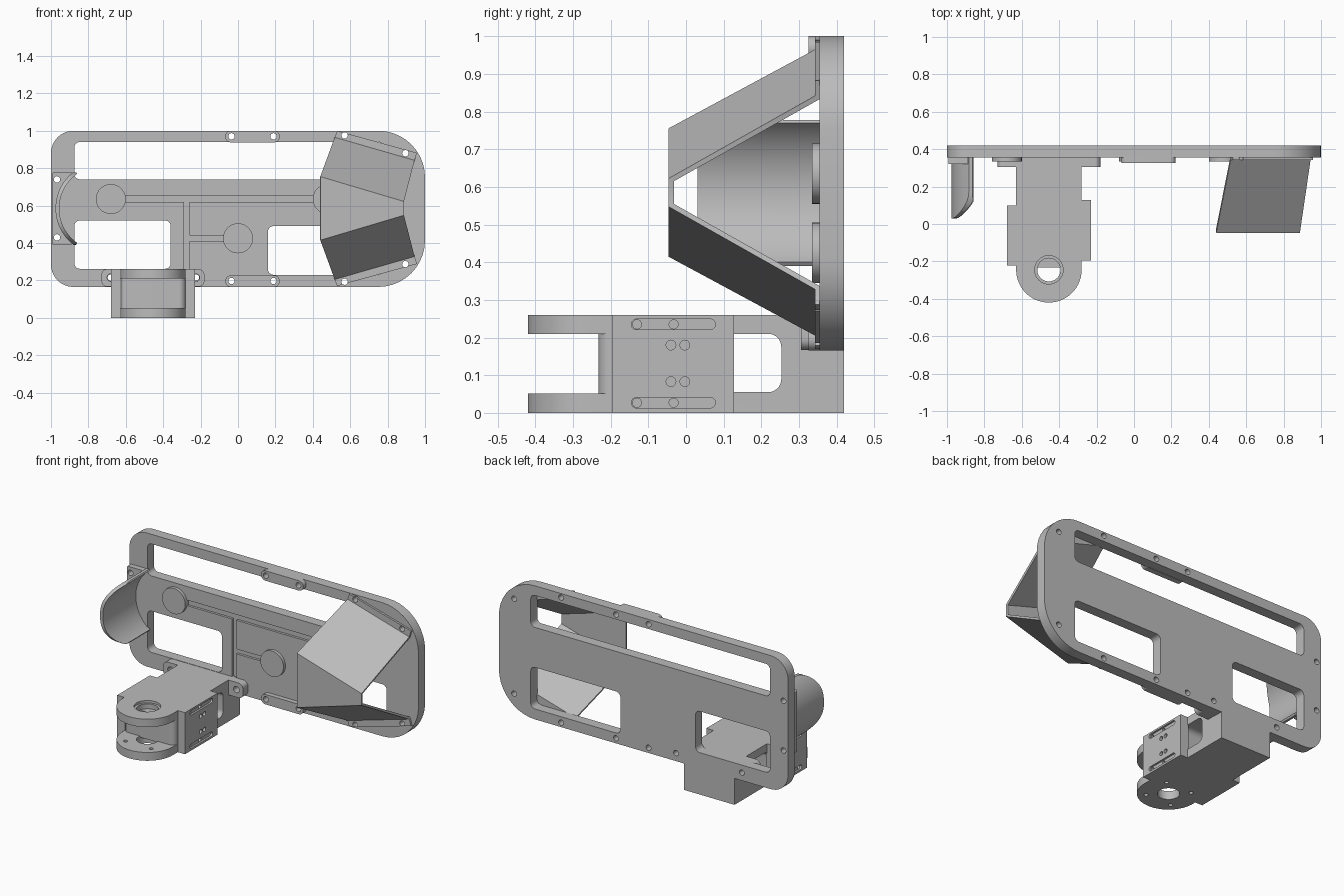
import bpy
import bmesh
from math import cos, sin, pi, radians

if "Cube" in bpy.data.objects:
    bpy.data.objects.remove(bpy.data.objects["Cube"], do_unlink=True)

grey = bpy.data.materials.new("plain_grey")
grey.use_nodes = True
grey.diffuse_color = (0.5, 0.5, 0.5, 1)
grey.node_tree.nodes["Principled BSDF"].inputs["Base Color"].default_value = (0.5, 0.5, 0.5, 1)

PLACE = {"x": lambda u, v, t: (t, u, v),
         "y": lambda u, v, t: (u, t, v),
         "z": lambda u, v, t: (u, v, t)}


def arc(cu, cv, r, a0, a1, n=12):
    return [(cu + r * cos(radians(a0 + (a1 - a0) * i / n)),
             cv + r * sin(radians(a0 + (a1 - a0) * i / n))) for i in range(n + 1)]


def circle(cu, cv, r, n=32):
    return arc(cu, cv, r, 0, 360, n)[:-1]


def rrect(u0, v0, u1, v1, radii):
    """Rounded rectangle; radii run bottom-left, bottom-right, top-right, top-left."""
    if not isinstance(radii, tuple):
        radii = (radii,) * 4
    pts = []
    for i, r in enumerate(radii):
        u = u0 + r if i in (0, 3) else u1 - r
        v = v0 + r if i < 2 else v1 - r
        pts += arc(u, v, r, 180 + 90 * i, 270 + 90 * i, 10) if r else [(u, v)]
    return pts


def finish(name, bm):
    bmesh.ops.recalc_face_normals(bm, faces=bm.faces)
    mesh = bpy.data.meshes.new(name)
    bm.to_mesh(mesh)
    bm.free()
    mesh.materials.append(grey)
    ob = bpy.data.objects.new(name, mesh)
    bpy.context.collection.objects.link(ob)
    return ob


def prisms(name, axis, items):
    """Extrude each (outline, start, end) along the axis into one object."""
    bm = bmesh.new()
    for pts, a, b in items:
        low = [bm.verts.new(PLACE[axis](u, v, a)) for u, v in pts]
        top = [bm.verts.new(PLACE[axis](u, v, b)) for u, v in pts]
        bm.faces.new(low)
        bm.faces.new(top[::-1])
        for i in range(len(pts)):
            j = (i + 1) % len(pts)
            bm.faces.new((low[i], top[i], top[j], low[j]))
    return finish(name, bm)


def bake(ob):
    deps = bpy.context.evaluated_depsgraph_get()
    mesh = bpy.data.meshes.new_from_object(ob.evaluated_get(deps))
    ob.modifiers.clear()
    ob.data = mesh


def cut(ob, axis, items, operation="DIFFERENCE"):
    cutter = prisms("cutter", axis, items)
    cutter.hide_render = True
    mod = ob.modifiers.new("cut", "BOOLEAN")
    mod.operation, mod.solver, mod.object = operation, "EXACT", cutter
    mod.use_self = True
    bake(ob)
    bpy.data.objects.remove(cutter, do_unlink=True)


def screw_holes(spots, r=0.017):
    return [(circle(x, z, r, 20), 0.2, 0.5) for x, z in spots]


# Screw positions shared by the plate and the parts fixed to it
MID = 0.585
hood_screws = [(0.57, 0.975), (0.895, 0.88), (0.895, 0.287), (0.57, 0.193)]
pad_screws = [(x, z) for x in (-0.035, 0.19) for z in (0.97, 0.197)]
shield_screws = [(-0.968, 0.74), (-0.968, 0.43)]
bracket_screws = [(-0.68, 0.215), (-0.225, 0.215)]

# Back plate with windows, screw holes and wire grooves
plate = prisms("back_plate", "y", [(rrect(-1, 0.165, 1, 1, (0.12, 0.25, 0.25, 0.12)), 0.355, 0.42)])
windows = [(-0.875, 0.74, 0.78, 0.94), (-0.875, 0.262, -0.36, 0.52), (0.16, 0.23, 0.78, 0.49)]
cut(plate, "y", [(rrect(*w, 0.03), 0.3, 0.5) for w in windows])
cut(plate, "y", screw_holes(hood_screws + pad_screws + shield_screws + bracket_screws))
for groove in ((-0.62, 0.62, 0.42, 0.655), (-0.29, 0.25, -0.26, 0.63), (-0.27, 0.41, -0.06, 0.44)):
    cut(plate, "y", [(rrect(*groove, 0), 0.33, 0.37)])

# Round discs on the plate
for i, (x, z) in enumerate([(-0.68, 0.635), (0, 0.425), (0.48, 0.635)]):
    prisms(f"disc_{i + 1}", "y", [(circle(x, z, 0.08, 48), 0.335, 0.37)])

# Small pads on the top and bottom rails
for name, z in (("top_pad", 0.97), ("bottom_pad", 0.197)):
    pad = prisms(name, "y", [(rrect(-0.068, z - 0.032, 0.223, z + 0.03, 0.03), 0.325, 0.36)])
    cut(pad, "y", screw_holes(pad_screws))

# Folded hood: flange, upper, middle, lower panel, flange
half = [((0.53, 0.343, 1.0), (0.957, 0.343, 0.882)),
        ((0.517, 0.343, 0.965), (0.944, 0.343, 0.842)),
        ((0.44, -0.047, 0.755), (0.887, -0.047, 0.622))]
rows = half + [tuple((x, y, 2 * MID - z) for x, y, z in row) for row in half[::-1]]
bm = bmesh.new()
verts = [[bm.verts.new(p) for p in row] for row in rows]
for (l0, r0), (l1, r1) in zip(verts, verts[1:]):
    bm.faces.new((l0, l1, r1, r0))
mesh = bpy.data.meshes.new("folded_hood")
bm.to_mesh(mesh)
bm.free()
mesh.materials.append(grey)
hood = bpy.data.objects.new("folded_hood", mesh)
bpy.context.collection.objects.link(hood)
solid = hood.modifiers.new("thickness", "SOLIDIFY")
solid.thickness, solid.offset, solid.use_even_offset = 0.014, -1, True
bake(hood)
cut(hood, "y", screw_holes(hood_screws))

# Curved shield and its mounting tab
CX, R = -0.73, 0.2456
band = arc(CX, MID, R, 125, 235, 40) + arc(CX, MID, R - 0.02, 235, 125, 40)
shield = prisms("curved_shield", "y", [(band, 0, 0.36)])
cut(shield, "x", [(rrect(0.03, 0.39, 0.359, 0.777, (0.14, 0, 0, 0.14)), -1.2, -0.6)], "INTERSECT")
tab = prisms("shield_tab", "y", [(rrect(-0.993, 0.39, -0.885, 0.777, 0.008), 0.32, 0.36)])
cut(tab, "y", [(circle(CX, MID, R - 0.01, 96), 0.2, 0.5)])
cut(tab, "y", screw_holes(shield_screws))

# Lower bracket: long body with two rounded ears
BX, EY, W = -0.455, -0.245, 0.175
outline = [(BX + W, 0.42), (BX - W, 0.42)] + arc(BX, EY, W, 180, 360, 40)
body = prisms("bracket_body", "z", [(outline, 0, 0.26)])
cut(body, "x", [(rrect(-0.6, 0.052, -0.195, 0.21, 0), -1, 0)])
cut(body, "x", [(rrect(0.09, 0.055, 0.253, 0.21, 0.035), -1, 0)])
cut(body, "z", [(circle(BX, EY, 0.062, 40), -0.1, 0.4)])
cut(body, "z", [(circle(BX, EY, 0.076, 40), 0.245, 0.4)])
cut(body, "z", [(circle(BX + 0.125 * cos(a), EY + 0.125 * sin(a), 0.012, 16), -0.1, 0.1)
                for a in (pi / 4 + k * pi / 2 for k in range(4))])
prisms("bracket_core", "z", [(rrect(BX - W, -0.232, BX + W, -0.15, (0.035, 0.035, 0, 0)), 0.045, 0.215)])

# Side plates with slots and screw recesses on the outer face
for name, x0, x1, y0, y1 in (("left_side_plate", BX + W - 0.005, -0.23, -0.195, 0.128),
                             ("right_side_plate", -0.68, BX - W + 0.005, -0.223, 0.1)):
    side = prisms(name, "x", [(rrect(y0, 0, y1, 0.26, 0), x0, x1)])
    left = name.startswith("left")
    shift = 0 if left else -0.028

    def recess(depth):
        return (x1 - depth, x1 + 0.1) if left else (x0 - 0.1, x0 + depth)

    cut(side, "x", [(rrect(-0.145 + shift, z - 0.014, 0.078 + shift, z + 0.014, 0.0139),
                     *recess(0.012)) for z in (0.027, 0.235)])
    cut(side, "x", [(circle(y + shift, z, 0.012, 16), *recess(0.035))
                    for z in (0.027, 0.235) for y in (-0.13, -0.033)])
    cut(side, "x", [(circle(y + shift, z, 0.013, 16), *recess(0.035))
                    for z in (0.083, 0.18) for y in (-0.04, -0.003)])

# Mounting ears that screw the bracket to the plate
for name, x0, x1, radii in (("left_mount_ear", BX + W - 0.01, -0.18, (0, 0.03, 0.03, 0)),
                            ("right_mount_ear", -0.73, BX - W + 0.01, (0.03, 0, 0, 0.03))):
    ear = prisms(name, "y", [(rrect(x0, 0.167, x1, 0.26, radii), 0.305, 0.36)])
    cut(ear, "y", screw_holes(bracket_screws, 0.02))

# Smooth curved walls, keep corners crisp
for ob in bpy.context.collection.objects:
    if ob.type == "MESH" and grey.name in ob.data.materials:
        bpy.ops.object.select_all(action="DESELECT")
        ob.select_set(True)
        bpy.context.view_layer.objects.active = ob
        bpy.ops.object.shade_smooth_by_angle(angle=radians(30))
